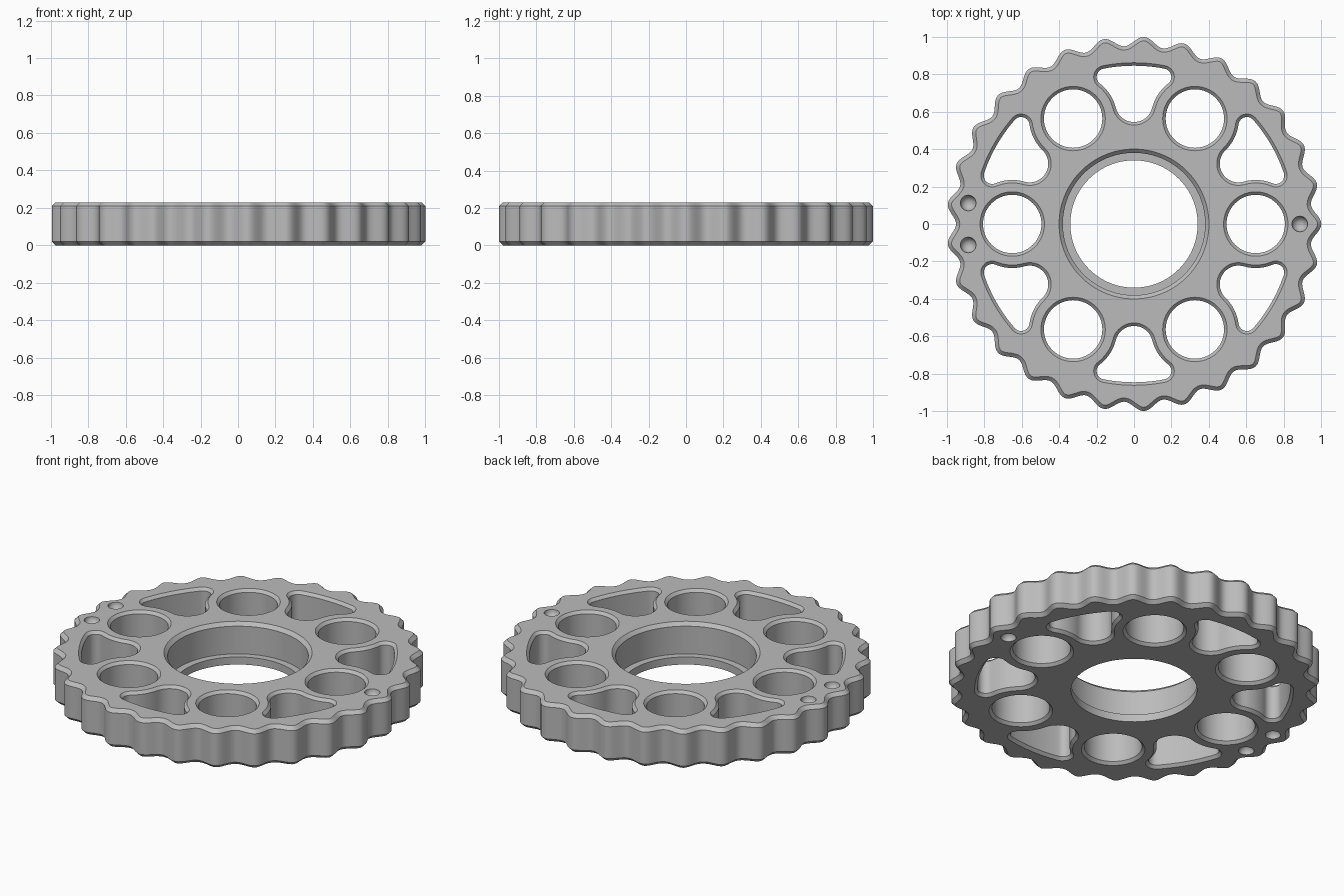
import bpy, bmesh
from math import sin, cos, pi, tau, radians
from mathutils import Vector, Matrix

cube = bpy.data.objects.get("Cube")
if cube:
    bpy.data.objects.remove(cube)

HEIGHT = 0.23
BEVEL = 0.02
HOLE_BEVEL = 0.016
LOBES = 29


def polar(r, a):
    return Vector((r * cos(a), r * sin(a)))


def heading(v):
    return Vector((1, 0)).angle_signed(v) * -1


def arc(centre, r, a0, a1, n):
    """Points along an arc, leaving out the end point."""
    return [centre + polar(r, a0 + (a1 - a0) * i / n) for i in range(n)]


def circle(centre, r, n):
    return arc(centre, r, 0, tau, n)


def offset_loop(points, d):
    """Move a counter-clockwise loop outwards by d."""
    out = []
    for i, p in enumerate(points):
        t = (points[(i + 1) % len(points)] - points[i - 1]).normalized()
        out.append(p + Vector((t.y, -t.x)) * d)
    return out


def scalloped_outline():
    n = LOBES * 16
    return [polar(0.975 + 0.025 * cos(LOBES * tau * i / n), tau * i / n)
            for i in range(n)]


def window_outline():
    """Rounded fan-shaped window, its sides concentric with the round holes."""
    hole, side, tip_r, corner_r, rim = polar(0.65, pi / 3), 0.235, 0.1, 0.045, 0.845
    tip = Vector((0, hole.y + ((side + tip_r) ** 2 - hole.x ** 2) ** 0.5))
    reach = rim - corner_r
    cosine = (reach ** 2 + hole.length ** 2 - (side + corner_r) ** 2) / (2 * reach * hole.length)
    corner = Matrix.Rotation(Vector((cosine, (1 - cosine ** 2) ** 0.5)).angle((1, 0)), 2) @ polar(reach, pi / 3)
    half = arc(tip, tip_r, -pi / 2, heading(hole - tip), 10)
    half += arc(hole, side, heading(tip - hole), heading(corner - hole), 14)
    half += arc(corner, corner_r, heading(hole - corner), heading(corner), 12)
    half += arc(Vector((0, 0)), rim, heading(corner), pi / 2, 6)
    mirrored = [Vector((-p.x, p.y)) for p in reversed(half[1:])]
    return half + [Vector((0, rim))] + mirrored


bm = bmesh.new()
bottom_edges, top_edges = [], []


def ring_edges(ring):
    return [bm.edges.get((ring[i - 1], ring[i])) for i in range(len(ring))]


def wall(points, layers):
    """Stack offset copies of a loop and bridge them; returns first and last rings."""
    rings = [[bm.verts.new((p.x, p.y, z)) for p in offset_loop(points, d)]
             for d, z in layers]
    for a, b in zip(rings, rings[1:]):
        for i in range(len(a)):
            bm.faces.new((a[i - 1], a[i], b[i], b[i - 1]))
    return rings[0], rings[-1]


def through_wall(points, layers):
    low, high = wall(points, layers)
    bottom_edges.extend(ring_edges(low))
    top_edges.extend(ring_edges(high))


def chamfered(d):
    b = abs(d)
    return [(d, 0), (0, b), (0, HEIGHT - b), (d, HEIGHT)]


# Scalloped rim
through_wall(scalloped_outline(), chamfered(-BEVEL))

# Central bore with a seating ledge near the bottom
through_wall(circle(Vector((0, 0)), 0.38, 96),
             [(-0.04, 0), (-0.04, 0.045), (0, 0.045), (0, HEIGHT - BEVEL), (BEVEL, HEIGHT)])

# Six round holes and six windows between them
window = window_outline()
for k in range(6):
    through_wall(circle(polar(0.65, k * pi / 3), 0.156, 56), chamfered(HOLE_BEVEL))
    turn = Matrix.Rotation(k * pi / 3, 2)
    through_wall([turn @ p for p in window], chamfered(HOLE_BEVEL))

# Round timing dimples on both faces: one on the right, a pair on the left
DIMPLE = 0.042
for centre in (Vector((0.885, 0)), Vector((-0.885, 0.112)), Vector((-0.885, -0.112))):
    for z, way, edges in ((0, 1, bottom_edges), (HEIGHT, -1, top_edges)):
        steps = [radians(a) for a in range(0, 90, 15)]
        layers = [(DIMPLE * (cos(a) - 1), z + way * DIMPLE * sin(a)) for a in steps]
        mouth, floor = wall(circle(centre, DIMPLE, 24), layers)
        bm.faces.new(floor)
        edges.extend(ring_edges(mouth))

# Flat faces around all the openings
for edges, z in ((bottom_edges, -1), (top_edges, 1)):
    bmesh.ops.triangle_fill(bm, use_beauty=True, edges=edges, normal=(0, 0, z))
bmesh.ops.recalc_face_normals(bm, faces=bm.faces)

mesh = bpy.data.meshes.new("timing_disc")
bm.to_mesh(mesh)
bm.free()
disc = bpy.data.objects.new("timing_disc", mesh)
bpy.context.collection.objects.link(disc)

# Single grey metal colour
grey = bpy.data.materials.new("plain_grey")
grey.use_nodes = True
colour = (0.5, 0.5, 0.5, 1)
grey.diffuse_color = colour
grey.node_tree.nodes["Principled BSDF"].inputs["Base Color"].default_value = colour
mesh.materials.append(grey)

# Smooth curved walls, sharp chamfer edges
bpy.ops.object.select_all(action="DESELECT")
disc.select_set(True)
bpy.context.view_layer.objects.active = disc
bpy.ops.object.shade_smooth_by_angle(angle=radians(30))
